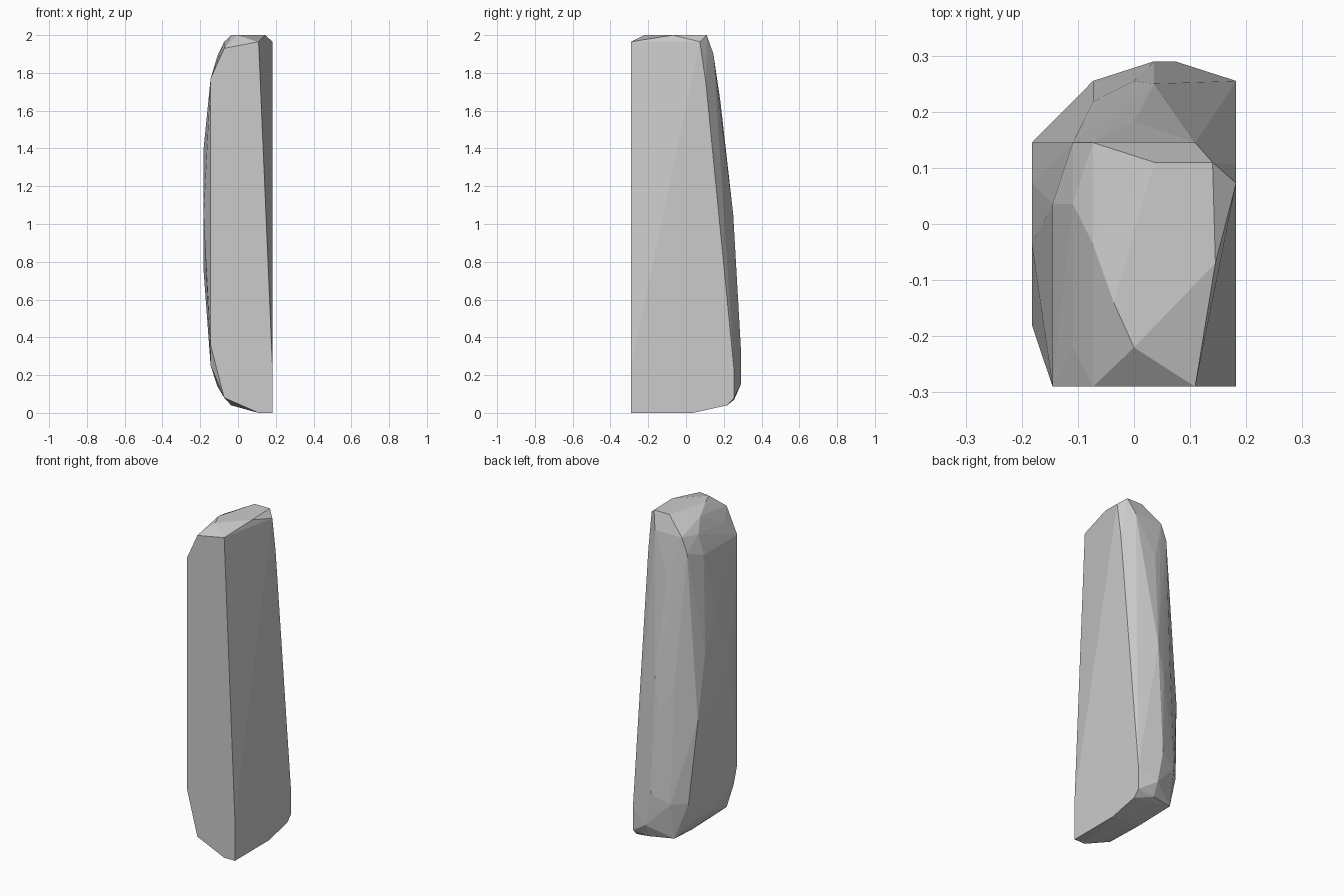
import bpy, bmesh

# Corner points of the faceted standing stone, grouped by region
front_face = [(-.145, -.29, .36), (-.145, -.29, 1.77), (-.073, -.29, 1.93), (.109, -.29, 1.965),
              (.182, -.29, .25), (.182, -.29, 0), (.109, -.29, 0), (-.073, -.29, .08)]
crown = [(0, -.22, 2), (.145, -.07, 2), (.14, .11, 2), (.036, .11, 2), (-.036, -.14, 2),
         (.182, .073, 1.965), (-.073, -.036, 1.965), (-.109, .036, 1.89),
         (-.109, -.22, 1.87), (-.073, .145, 1.9), (.109, .145, 1.9)]
left_side = [(-.182, -.036, 1.4), (-.182, -.18, 1.05), (-.182, .073, 1.2), (-.182, .073, .75),
             (-.182, .145, .8), (-.145, .036, 1.77), (-.109, .145, 1.81), (-.145, -.255, .25)]
back_side = [(-.073, .218, 1.0), (0, .182, 1.65), (.036, .25, 1.05), (.182, .105, 1.75),
             (.182, .255, .22), (.182, .255, .08), (.036, .29, .35), (.073, .29, .15),
             (0, .255, .85), (-.073, .255, .3), (-.145, .182, .3)]
foot = [(.182, .036, 0), (.182, .218, .04), (.073, .255, .07), (-.073, .218, .08),
        (-.109, .145, .14), (-.036, 0, .04), (-.109, -.1, .14)]

# Wrap the corners in flat facets
bm = bmesh.new()
for p in front_face + crown + left_side + back_side + foot:
    bm.verts.new(p)
hull = bmesh.ops.convex_hull(bm, input=bm.verts[:])
loose = [v for v in bm.verts if not v.link_faces]
bmesh.ops.delete(bm, geom=loose, context='VERTS')
bmesh.ops.dissolve_limit(bm, angle_limit=0.01, verts=bm.verts[:], edges=bm.edges[:])
bmesh.ops.recalc_face_normals(bm, faces=bm.faces[:])

mesh = bpy.data.meshes.new("standing_stone")
bm.to_mesh(mesh)
bm.free()
stone = bpy.data.objects.new("standing_stone", mesh)
bpy.context.collection.objects.link(stone)
